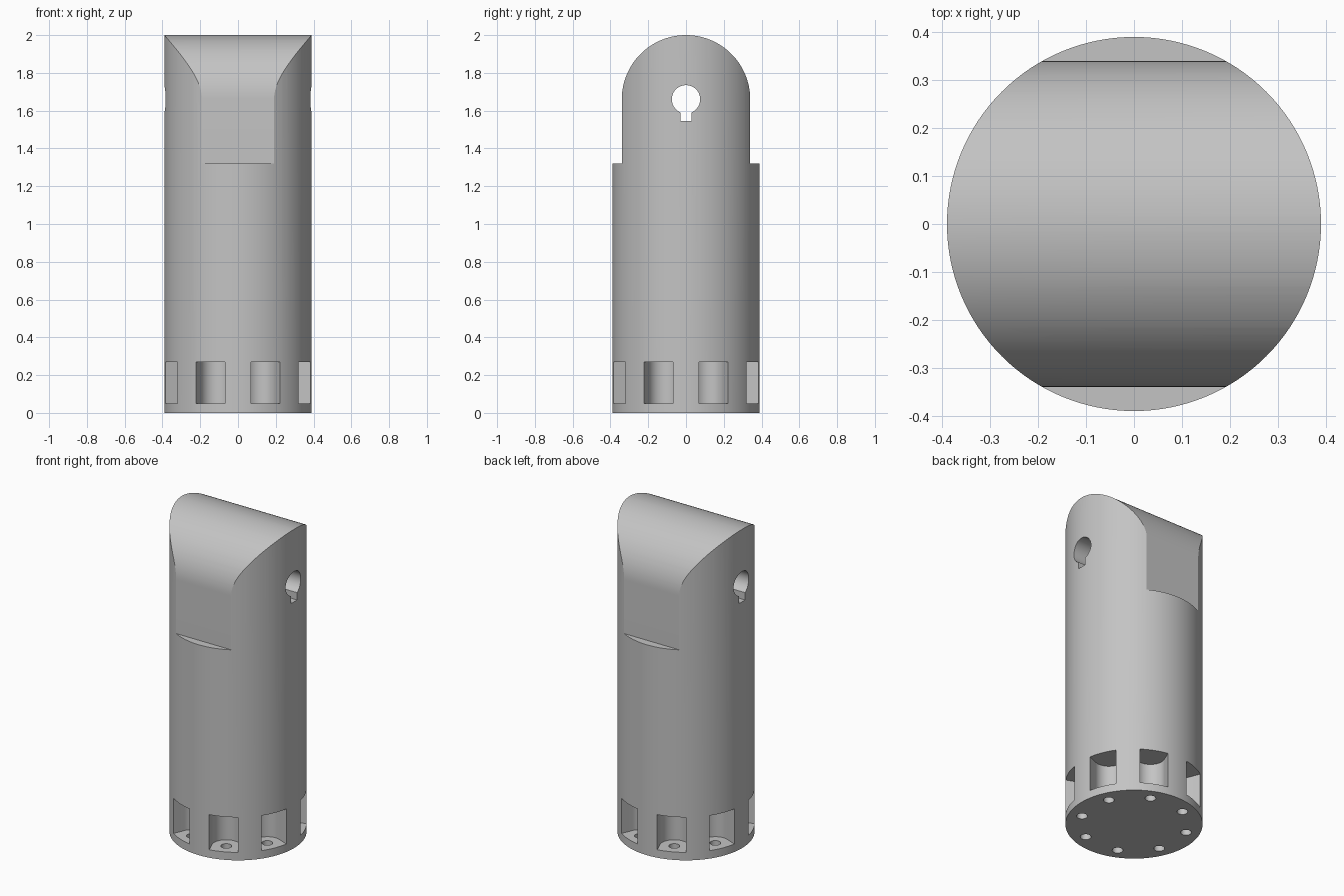
import bpy, bmesh
from math import pi, sin, cos
from mathutils import Matrix

cube = bpy.data.objects.get("Cube")
if cube:
    bpy.data.objects.remove(cube, do_unlink=True)

R, HEIGHT = 0.39, 2.0        # main cylinder
FLAT, STEP = 0.34, 1.32      # half thickness and start of the tongue
EYE_Z = HEIGHT - FLAT        # centre of the rounded top and the keyhole
POCKET_R, BOLT_RING = 0.083, 0.31

grey = bpy.data.materials.new("plain grey")
grey.use_nodes = True
colour = (0.55, 0.55, 0.55, 1)
grey.diffuse_color = colour
grey.node_tree.nodes["Principled BSDF"].inputs["Base Color"].default_value = colour


def arc(cx, cy, r, start, end, steps):
    angles = [start + (end - start) * i / steps for i in range(steps + 1)]
    return [(cx + r * cos(a), cy + r * sin(a)) for a in angles]


def prism(name, profile, low, high, matrix=Matrix()):
    """Extrude a closed 2D profile from low to high, then place it."""
    bm = bmesh.new()
    face = bm.faces.new([bm.verts.new((x, y, low)) for x, y in profile])
    top = bmesh.ops.extrude_face_region(bm, geom=[face])["geom"]
    verts = [v for v in top if isinstance(v, bmesh.types.BMVert)]
    bmesh.ops.translate(bm, verts=verts, vec=(0, 0, high - low))
    bmesh.ops.recalc_face_normals(bm, faces=bm.faces)
    bm.transform(matrix)
    mesh = bpy.data.meshes.new(name)
    bm.to_mesh(mesh)
    bm.free()
    mesh.materials.append(grey)
    obj = bpy.data.objects.new(name, mesh)
    bpy.context.collection.objects.link(obj)
    return obj


def combine(target, cutter, operation):
    mod = target.modifiers.new(cutter.name, 'BOOLEAN')
    mod.operation, mod.solver, mod.object = operation, 'EXACT', cutter
    bpy.context.view_layer.objects.active = target
    bpy.ops.object.modifier_apply(modifier=mod.name)
    bpy.data.objects.remove(cutter, do_unlink=True)


# Main body
body = prism("cylinder_body", arc(0, 0, R, 0, 2 * pi, 128)[:-1], 0, HEIGHT)

# Rounded tongue: profile in y and z, swept along x
along_x = Matrix(((0, 0, 1, 0), (1, 0, 0, 0), (0, 1, 0, 0), (0, 0, 0, 1)))
outline = [(-0.5, STEP), (-0.5, -0.1), (0.5, -0.1), (0.5, STEP), (FLAT, STEP)]
outline += arc(0, EYE_Z, FLAT, 0, pi, 64) + [(-FLAT, STEP)]
combine(body, prism("tongue_shape", outline, -1, 1, along_x), 'INTERSECT')

# Keyhole through the tongue
gap = 0.4
keyhole = arc(0, EYE_Z, 0.075, -pi / 2 + gap, 1.5 * pi - gap, 48)
slot = keyhole[0][0]
keyhole += [(-slot, EYE_Z - 0.115), (slot, EYE_Z - 0.115)]
combine(body, prism("keyhole_cutter", keyhole, -1, 1, along_x), 'DIFFERENCE')

# Ring of round-backed pockets, each with a bolt hole through its floor
pocket = arc(BOLT_RING, 0, POCKET_R, pi / 2, 1.5 * pi, 32)
pocket += [(0.5, -POCKET_R), (0.5, POCKET_R)]
bolt = arc(BOLT_RING, 0, 0.031, 0, 2 * pi, 32)[:-1]
for i in range(8):
    turn = Matrix.Rotation((i + 0.5) * pi / 4, 4, 'Z')
    combine(body, prism("pocket_cutter", pocket, 0.05, 0.27, turn), 'DIFFERENCE')
    combine(body, prism("bolt_cutter", bolt, -0.1, 0.1, turn), 'DIFFERENCE')

# Smooth curved walls, keep the machined edges crisp
for obj in bpy.context.selected_objects:
    obj.select_set(False)
body.select_set(True)
bpy.context.view_layer.objects.active = body
bpy.ops.object.shade_smooth_by_angle(angle=0.45)
